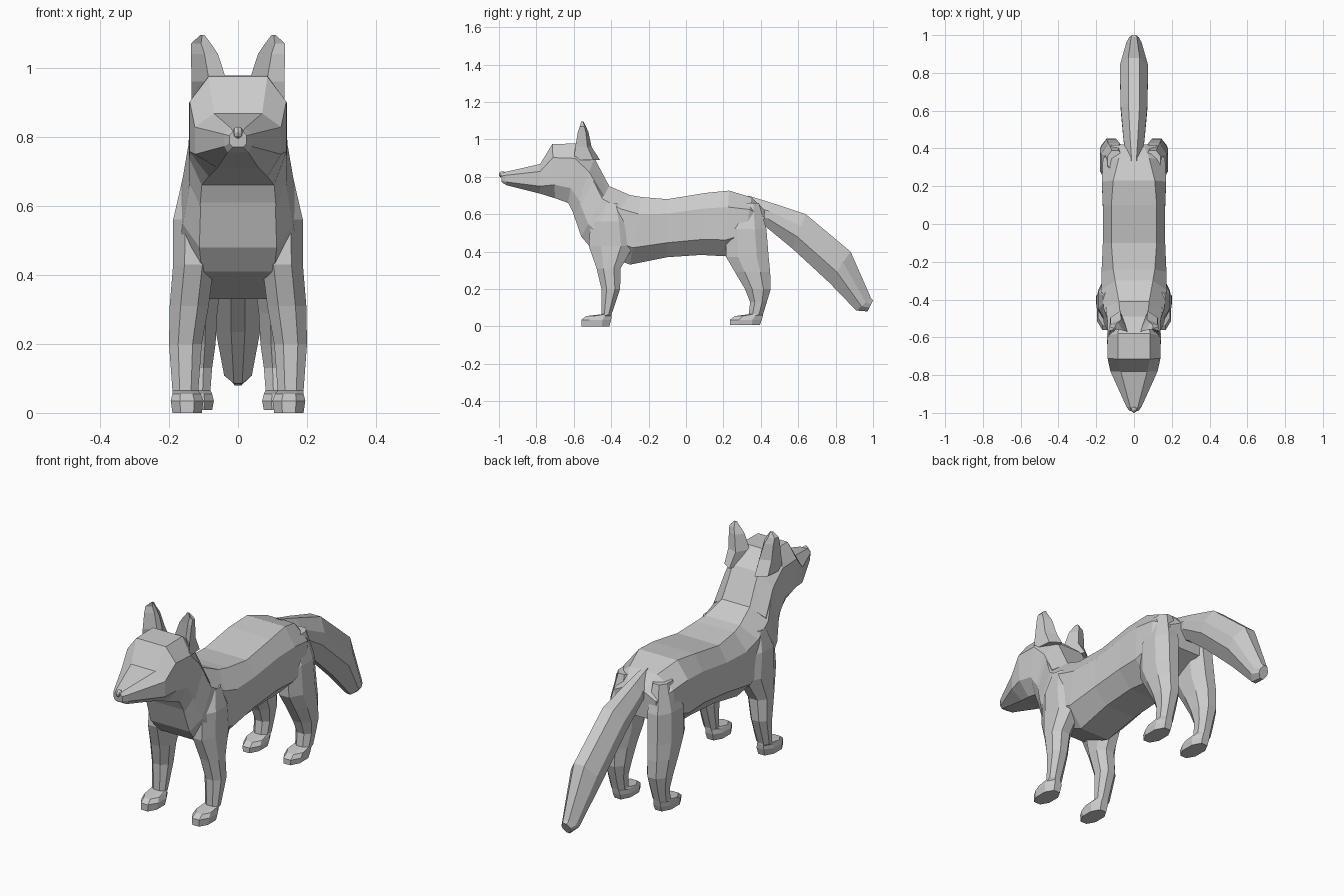
import bpy, bmesh


def loft(name, rings, mirror=False):
    """Skin a list of equal-length point rings and cap both ends."""
    bm = bmesh.new()
    vs = [[bm.verts.new(p) for p in r] for r in rings]
    n = len(rings[0])
    for a, b in zip(vs, vs[1:]):
        for i in range(n):
            j = (i + 1) % n
            bm.faces.new((a[i], a[j], b[j], b[i]))
    bm.faces.new(vs[0])
    bm.faces.new(vs[-1])
    bmesh.ops.recalc_face_normals(bm, faces=bm.faces)
    me = bpy.data.meshes.new(name)
    bm.to_mesh(me)
    bm.free()
    ob = bpy.data.objects.new(name, me)
    bpy.context.collection.objects.link(ob)
    if mirror:
        ob.modifiers.new("Mirror", 'MIRROR').use_mirror_merge = False
    return ob


def spine_ring(yt, zt, yb, zb, wt, wm, wb, hi=0.25, lo=0.75):
    """Eight-sided section from a top point to a bottom point, three half widths."""
    half = [(0, wt), (hi, wm), (lo, wm), (1, wb)]
    pts = [(w, yt + (yb - yt) * t, zt + (zb - zt) * t) for t, w in half]
    return pts + [(-x, y, z) for x, y, z in reversed(pts)]


def leg_ring(z, y0, y1, x0, x1, c=0.28):
    """Horizontal chamfered rectangle."""
    dx, dy = (x1 - x0) * c, (y1 - y0) * c
    return [(x0 + dx, y0, z), (x1 - dx, y0, z), (x1, y0 + dy, z), (x1, y1 - dy, z),
            (x1 - dx, y1, z), (x0 + dx, y1, z), (x0, y1 - dy, z), (x0, y0 + dy, z)]


# head and muzzle, running back into the neck
loft("head", [spine_ring(*r) for r in [
    (-0.99, 0.815, -0.985, 0.77, 0.015, 0.025, 0.015),
    (-0.97, 0.825, -0.96, 0.755, 0.02, 0.04, 0.03),
    (-0.78, 0.868, -0.78, 0.71, 0.07, 0.125, 0.06),
    (-0.715, 0.975, -0.70, 0.685, 0.085, 0.14, 0.085),
    (-0.58, 0.978, -0.63, 0.66, 0.085, 0.142, 0.105),
    (-0.49, 0.90, -0.60, 0.60, 0.075, 0.14, 0.11),
    (-0.41, 0.75, -0.54, 0.55, 0.075, 0.15, 0.11)]])

# torso from the neck base to the rump
loft("body", [spine_ring(*r) for r in [
    (-0.49, 0.90, -0.605, 0.61, 0.072, 0.135, 0.108),
    (-0.41, 0.75, -0.56, 0.48, 0.08, 0.16, 0.112),
    (-0.30, 0.702, -0.50, 0.41, 0.10, 0.172, 0.105),
    (-0.24, 0.692, -0.30, 0.33, 0.11, 0.172, 0.085),
    (-0.10, 0.68, -0.10, 0.37, 0.12, 0.165, 0.09),
    (0.10, 0.713, 0.08, 0.382, 0.12, 0.165, 0.09),
    (0.23, 0.726, 0.21, 0.375, 0.11, 0.17, 0.08),
    (0.35, 0.69, 0.31, 0.43, 0.08, 0.165, 0.07),
    (0.42, 0.62, 0.415, 0.48, 0.05, 0.12, 0.06)]])

# front legs with paws
loft("front_legs", [leg_ring(*r) for r in [
    (0.66, -0.45, -0.35, 0.08, 0.165),
    (0.56, -0.51, -0.30, 0.06, 0.188),
    (0.43, -0.52, -0.28, 0.07, 0.188),
    (0.31, -0.478, -0.35, 0.085, 0.198),
    (0.20, -0.452, -0.352, 0.105, 0.20),
    (0.065, -0.452, -0.398, 0.115, 0.19),
    (0.055, -0.535, -0.398, 0.108, 0.19),
    (0.035, -0.56, -0.40, 0.10, 0.195),
    (0.0, -0.56, -0.41, 0.105, 0.19)]], mirror=True)

# hind legs with paws
loft("hind_legs", [leg_ring(*r) for r in [
    (0.66, 0.28, 0.39, 0.06, 0.14),
    (0.52, 0.21, 0.43, 0.04, 0.175),
    (0.37, 0.215, 0.442, 0.05, 0.18),
    (0.29, 0.262, 0.45, 0.06, 0.18),
    (0.20, 0.315, 0.453, 0.065, 0.175),
    (0.13, 0.343, 0.432, 0.075, 0.165),
    (0.065, 0.335, 0.412, 0.08, 0.16),
    (0.055, 0.26, 0.41, 0.075, 0.162),
    (0.035, 0.235, 0.405, 0.07, 0.165),
    (0.008, 0.235, 0.395, 0.075, 0.16)]], mirror=True)

# bushy drooping tail
loft("tail", [spine_ring(*r, 0.35, 0.65) for r in [
    (0.33, 0.70, 0.38, 0.55, 0.012, 0.04, 0.015),
    (0.45, 0.663, 0.43, 0.53, 0.02, 0.055, 0.02),
    (0.64, 0.60, 0.57, 0.415, 0.03, 0.07, 0.02),
    (0.88, 0.40, 0.765, 0.235, 0.03, 0.075, 0.02),
    (0.99, 0.15, 0.91, 0.085, 0.015, 0.04, 0.012),
    (1.0, 0.14, 0.97, 0.08, 0.01, 0.025, 0.01)]])


def ear_ring(z, yf, yb, x0, x1):
    """Inner edge, hollow front, outer edge, then two points on the back."""
    d, m = yb - yf, x1 - x0
    return [(x0, yf + d * 0.25, z), (x0 + m * 0.5, yf + d * 0.5, z), (x1, yf, z),
            (x1 - m * 0.1, yf + d * 0.75, z), (x0 + m * 0.35, yb, z)]


# upright pointed ears
loft("ears", [ear_ring(*r) for r in [
    (0.89, -0.60, -0.46, 0.04, 0.135),
    (0.96, -0.592, -0.505, 0.032, 0.135),
    (1.04, -0.578, -0.522, 0.058, 0.136),
    (1.07, -0.568, -0.535, 0.078, 0.136),
    (1.095, -0.56, -0.548, 0.097, 0.11)]], mirror=True)

# small nose on the muzzle tip
bpy.ops.mesh.primitive_uv_sphere_add(segments=8, ring_count=6, location=(0, -0.98, 0.812))
nose = bpy.context.object
nose.name = "nose"
nose.scale = (0.016, 0.02, 0.018)
